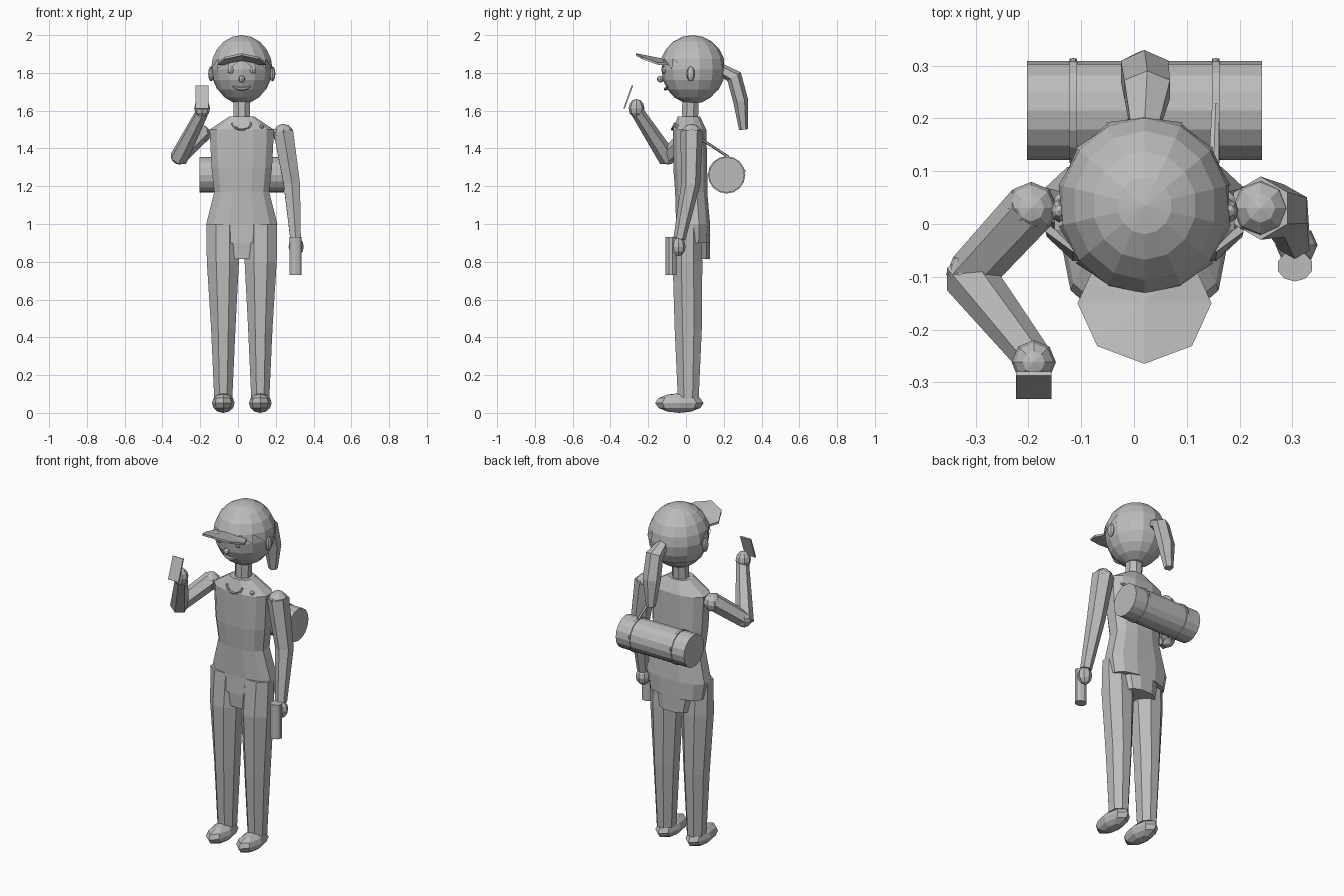
import bpy, bmesh, math
from mathutils import Vector, Matrix

cube = bpy.data.objects.get("Cube")
if cube:
    bpy.data.objects.remove(cube)

grey = bpy.data.materials.new("plain_grey")
grey.use_nodes = True
COLOUR = (0.5, 0.5, 0.5, 1)
grey.diffuse_color = COLOUR
grey.node_tree.nodes["Principled BSDF"].inputs["Base Color"].default_value = COLOUR

MID = 0.02  # body centre line


def finish(name, bm):
    bmesh.ops.recalc_face_normals(bm, faces=bm.faces)
    mesh = bpy.data.meshes.new(name)
    bm.to_mesh(mesh)
    bm.free()
    mesh.materials.append(grey)
    obj = bpy.data.objects.new(name, mesh)
    bpy.context.collection.objects.link(obj)
    return obj


def placed(loc, scale=(1, 1, 1), rot=Matrix()):
    return Matrix.Translation(loc) @ rot @ Matrix.Diagonal((*scale, 1))


def ball(name, loc, scale, sides=8, rings=6):
    bm = bmesh.new()
    bmesh.ops.create_uvsphere(bm, u_segments=sides, v_segments=rings, radius=1, matrix=placed(loc, scale))
    return finish(name, bm)


def shell(name, loc, scale, keep):
    """Sphere part made of the triangles whose centre passes the keep rule."""
    bm = bmesh.new()
    bmesh.ops.create_uvsphere(bm, u_segments=14, v_segments=10, radius=1, matrix=placed(loc, scale))
    bmesh.ops.triangulate(bm, faces=bm.faces)
    drop = [f for f in bm.faces if not keep(f.calc_center_median())]
    bmesh.ops.delete(bm, geom=drop, context="FACES")
    return finish(name, bm)


def cylinder(name, loc, radius, depth, sides, rot=Matrix(), scale=(1, 1, 1)):
    bm = bmesh.new()
    bmesh.ops.create_cone(bm, cap_ends=True, segments=sides, radius1=radius, radius2=radius,
                          depth=depth, matrix=placed(loc, scale, rot))
    return finish(name, bm)


def box(name, loc, size, rot=Matrix()):
    bm = bmesh.new()
    bmesh.ops.create_cube(bm, size=1, matrix=placed(loc, size, rot))
    return finish(name, bm)


def skin(name, rings):
    """Bridge rings of points and close both ends."""
    bm = bmesh.new()
    loops = [[bm.verts.new(p) for p in ring] for ring in rings]
    n = len(loops[0])
    for a, b in zip(loops, loops[1:]):
        for i in range(n):
            bm.faces.new((a[i], a[(i + 1) % n], b[(i + 1) % n], b[i]))
    bm.faces.new(loops[0])
    bm.faces.new(loops[-1])
    return finish(name, bm)


def tube(name, path, radii, sides=6):
    """Tapered limb with mitred joints; a radius may be a (sideways, deep) pair."""
    pts = [Vector(p) for p in path]
    rings = []
    for i, p in enumerate(pts):
        t = (pts[min(i + 1, len(pts) - 1)] - pts[max(i - 1, 0)]).normalized()
        hint = Vector((1, 0, 0)) if abs(t.x) < 0.8 else Vector((0, 1, 0))
        u = (hint - t * hint.dot(t)).normalized()
        v = t.cross(u)
        r = radii[i] if isinstance(radii[i], tuple) else (radii[i], radii[i])
        angles = [math.tau * (k + 0.5) / sides for k in range(sides)]
        rings.append([p + u * r[0] * math.cos(a) + v * r[1] * math.sin(a) for a in angles])
    return skin(name, rings)


# Torso: height, half width, front y, back y
PROFILE = [(0.90, 0.17, -0.06, 0.13), (1.0, 0.188, -0.055, 0.13), (1.17, 0.145, -0.06, 0.115),
           (1.3, 0.16, -0.07, 0.115), (1.5, 0.17, -0.07, 0.11), (1.57, 0.065, -0.045, 0.075)]


def torso_ring(z, w, front, back, sides=12):
    ring = []
    for k in range(sides):
        a = math.tau * (k + 0.5) / sides
        c, s = math.cos(a), math.sin(a)
        x = math.copysign(abs(c) ** 0.8, c) * w * 1.03
        y = math.copysign(abs(s) ** 0.8, s) * (back - front) / 2
        ring.append((MID + x, (front + back) / 2 + y, z))
    return ring


skin("torso", [torso_ring(*row) for row in PROFILE])
skin("pelvis", [torso_ring(0.815, 0.10, -0.05, 0.13), torso_ring(0.91, 0.12, -0.055, 0.13)])
tube("neck", [(MID, 0.02, 1.54), (MID, 0.025, 1.67)], [0.047, 0.047], 8)

# Collar line and brooch on the chest
tube("neckline", [(MID + 0.05 * math.cos(a), -0.058 - 0.016 * math.sin(a), 1.535 - 0.035 * math.sin(a))
                  for a in [math.pi * k / 8 for k in range(9)]], [0.006] * 9, 5)
ball("brooch", (0.125, -0.045, 1.515), (0.012, 0.012, 0.012))

# Legs and shoes
for side, word in ((-1, "right"), (1, "left")):
    tube(word + "_leg", [(MID + side * 0.1, 0.012, 1.0), (MID + side * 0.1, 0.008, 0.8),
                         (MID + side * 0.098, 0.012, 0.45), (MID + side * 0.098, 0.012, 0.08)],
         [(0.095, 0.07), (0.092, 0.085), (0.07, 0.078), (0.052, 0.06)], 8)
    ball(word + "_shoe", (MID + side * 0.098, -0.035, 0.052), (0.06, 0.128, 0.052), 8, 6)

# Left arm hanging down, holding a can
tube("left_arm", [(0.24, 0.03, 1.49), (0.285, 0.025, 1.21), (0.305, -0.035, 0.92)], [0.06, 0.05, 0.032])
ball("left_shoulder", (0.24, 0.03, 1.475), (0.055, 0.055, 0.055))
ball("left_hand", (0.308, -0.04, 0.88), (0.04, 0.038, 0.05))
cylinder("can", (0.305, -0.08, 0.83), 0.034, 0.2, 10, scale=(1, 0.85, 1))

# Right arm raised, holding a flat handset
ELBOW = (-0.31, -0.095, 1.36)
tube("right_upper_arm", [(-0.195, 0.03, 1.48), ELBOW], [0.05, 0.046])
tube("right_forearm", [(-0.315, -0.095, 1.345), (-0.19, -0.255, 1.59)], [0.05, 0.035])
ball("right_elbow", ELBOW, (0.046, 0.046, 0.046))
ball("right_shoulder", (-0.195, 0.03, 1.475), (0.05, 0.05, 0.05))
ball("right_hand", (-0.19, -0.262, 1.612), (0.042, 0.042, 0.05))
box("handset", (-0.19, -0.306, 1.672), (0.068, 0.008, 0.13), Matrix.Rotation(-0.35, 4, "X"))

# Head and face
HEAD = Vector((MID, 0.035, 1.818))
ball("head", HEAD, (0.16, 0.165, 0.182), 14, 10)
for side, word in ((-1, "right"), (1, "left")):
    ball(word + "_ear", (MID + side * 0.162, 0.025, 1.795), (0.016, 0.022, 0.04))
    ball(word + "_eye", (MID + side * 0.058, -0.112, 1.815), (0.018, 0.014, 0.02))
ball("nose", (MID, -0.136, 1.767), (0.017, 0.018, 0.018))
tube("mouth", [(MID + 0.048 * s, -0.108 + 0.012 * s * s, 1.715 + 0.014 * s * s) for s in (-1, -0.5, 0, 0.5, 1)],
     [0.003, 0.008, 0.01, 0.008, 0.003], 6)

# Hair with a jagged lower edge, and a cap over it
shell("hair", HEAD, (0.164, 0.171, 0.182),
      lambda c: c.z > 1.71 + 0.015 * math.sin(c.y * 60) and (c.y > 0.045 or c.z > 1.86))
shell("cap", HEAD, (0.167, 0.175, 0.182), lambda c: c.z > 1.85)

# Brim: flat disc, raised at the front and drooping at the sides
bm = bmesh.new()
bmesh.ops.create_cone(bm, cap_ends=True, cap_tris=True, segments=8, radius1=1, radius2=1, depth=0.012,
                      matrix=placed((MID, -0.15, 0), (0.127, 0.115, 1)))
for v in bm.verts:
    v.co.z += 1.865 - 0.2 * (v.co.y + 0.1) - 1.6 * (v.co.x - MID) ** 2
finish("cap_brim", bm)

# Ponytail
tube("ponytail", [(MID, 0.18, 1.82), (MID + 0.005, 0.255, 1.78), (MID, 0.29, 1.65), (MID - 0.005, 0.305, 1.5)],
     [(0.03, 0.032), (0.05, 0.042), (0.052, 0.04), (0.026, 0.024)], 6)

# Bedroll on the back with two bands and a carrying strap
ACROSS = Matrix.Rotation(math.pi / 2, 4, "Y")
cylinder("bedroll", (MID, 0.215, 1.26), 0.094, 0.445, 16, ACROSS)
for x, word in ((-0.115, "right"), (0.155, "left")):
    cylinder(word + "_bedroll_band", (x, 0.215, 1.26), 0.099, 0.014, 16, ACROSS)
    ball(word + "_band_knot", (x, 0.305, 1.28), (0.008, 0.01, 0.012))
tube("carrying_strap", [(0.15, 0.08, 1.45), (0.155, 0.225, 1.355)], [(0.012, 0.007), (0.008, 0.007)], 6)
